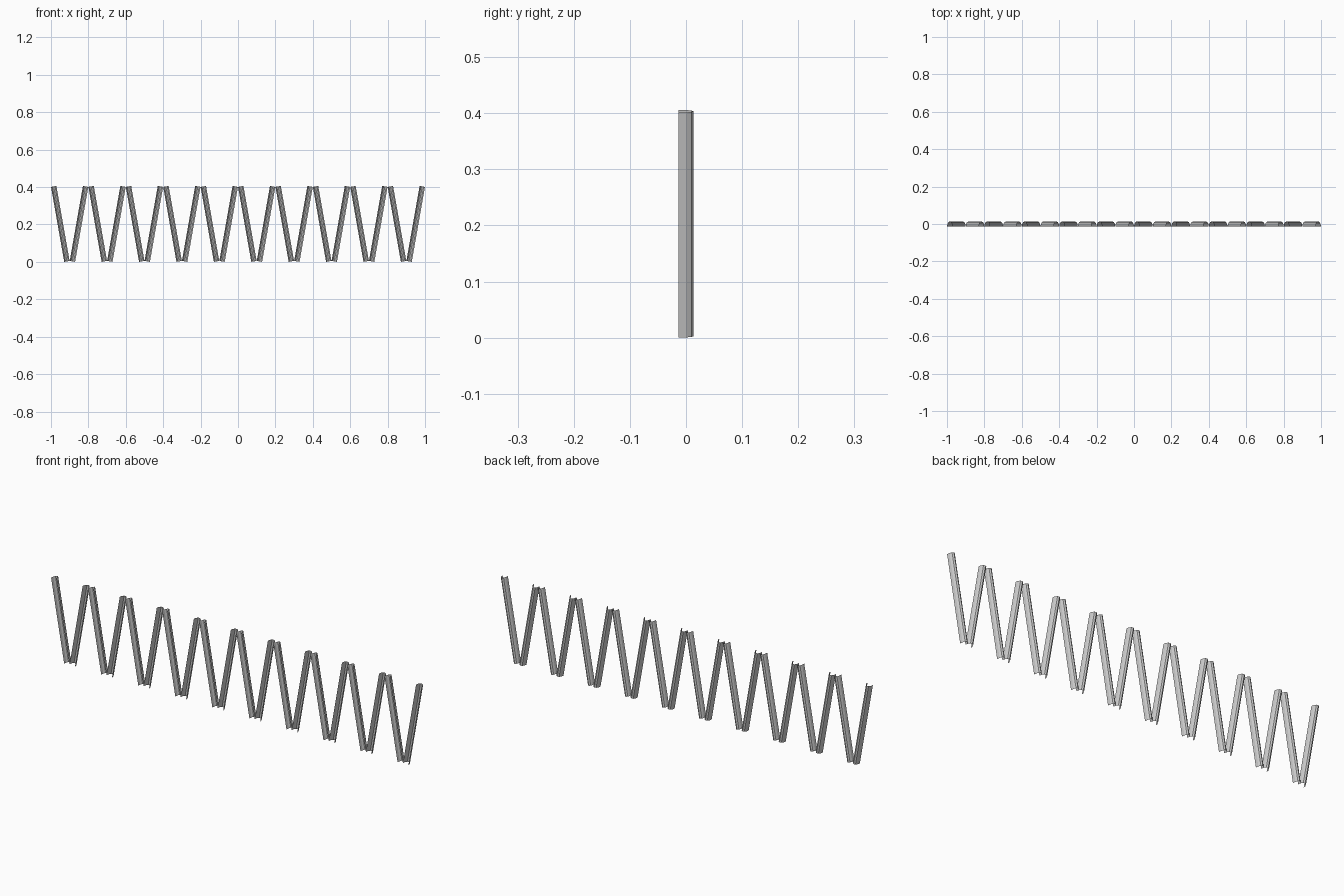
import bpy, bmesh
from math import sin, cos, pi, radians
from mathutils import Matrix, Vector

if "Cube" in bpy.data.objects:
    bpy.data.objects.remove(bpy.data.objects["Cube"])

TILT = radians(10)
W, D, H = 0.0146, 0.027, 0.406   # half width, depth, total height
LENGTH = (H - 2 * W * sin(TILT)) / cos(TILT)
SEGS = 6


def slat(name, x, side):
    """Open half-round trough, bulging to the back, leaning sideways."""
    bm = bmesh.new()
    rows = []
    for z in (-LENGTH / 2, LENGTH / 2):
        rows.append([bm.verts.new((W * cos(pi * i / SEGS), D * (sin(pi * i / SEGS) - 0.5), z))
                     for i in range(SEGS + 1)])
    for i in range(SEGS):
        bm.faces.new((rows[0][i], rows[0][i + 1], rows[1][i + 1], rows[1][i]))
    m = Matrix.Translation(Vector((x, 0, H / 2))) @ Matrix.Rotation(side * TILT, 4, 'Y')
    bm.transform(m)
    me = bpy.data.meshes.new(name)
    bm.to_mesh(me)
    bm.free()
    bpy.context.collection.objects.link(bpy.data.objects.new(name, me))


# Zigzag row of twenty slats
for k in range(20):
    slat(f"zigzag_slat_{k + 1}", -0.95 + 0.1 * k, -1 if k % 2 == 0 else 1)
